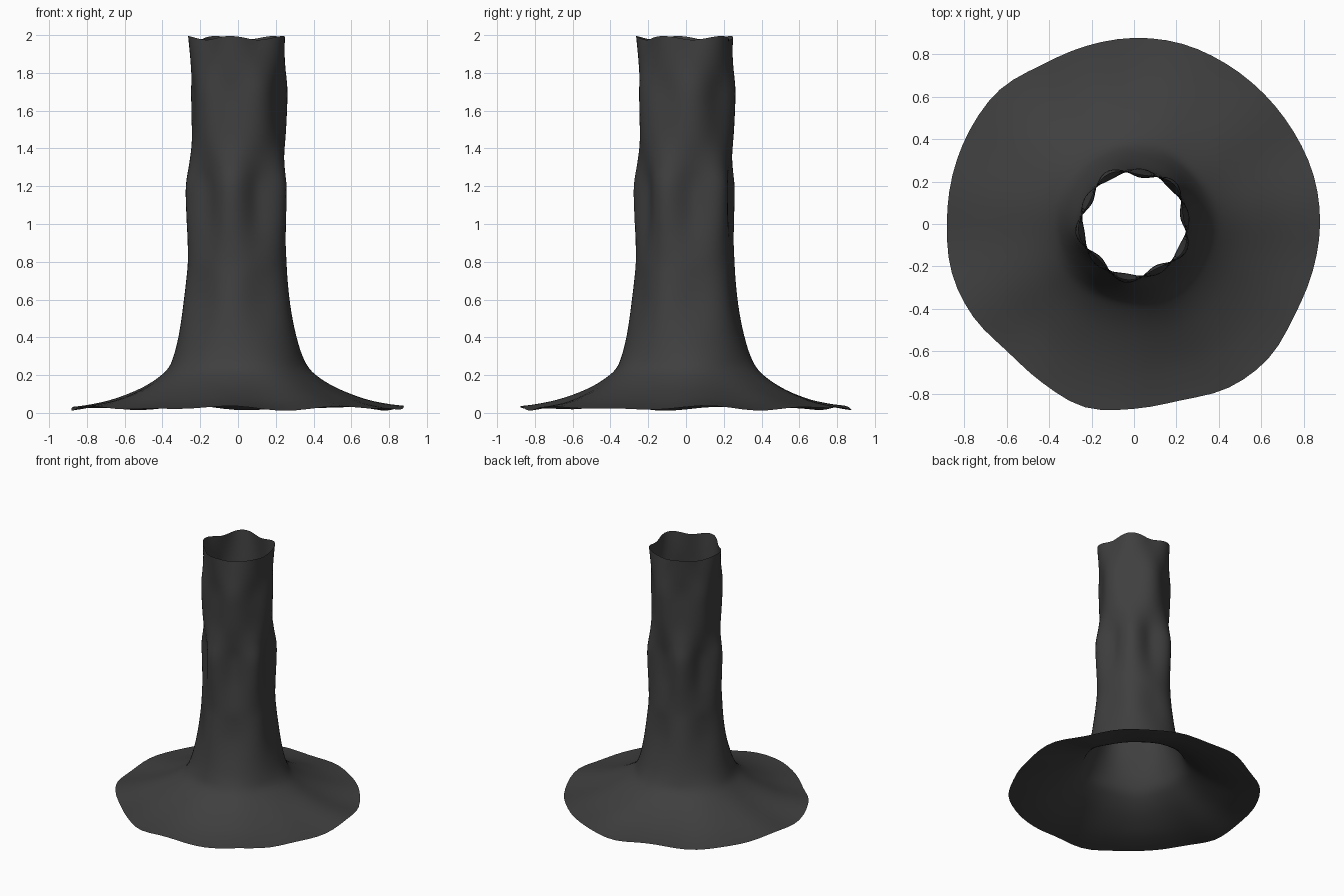
import bpy, bmesh
from math import sin, cos, pi, radians

if "Cube" in bpy.data.objects:
    bpy.data.objects.remove(bpy.data.objects["Cube"])

SEGS, ROWS = 72, 4

# Profile: mean radius, height, strength of five-lobed bulging
PROFILE = [(.876, .025, 0), (.80, .036, 0), (.70, .058, 0), (.60, .092, -.004),
           (.50, .138, -.005), (.42, .19, -.005), (.37, .24, -.005), (.338, .31, 0),
           (.313, .40, .004), (.292, .50, .009), (.276, .60, .012), (.266, .70, .01),
           (.26, .80, .007), (.254, .92, .015), (.25, 1.05, .026), (.25, 1.2, .029),
           (.248, 1.32, .012), (.247, 1.45, -.005), (.249, 1.6, -.012),
           (.25, 1.72, -.013), (.25, 1.85, .001), (.25, 1.985, .016)]

# Outline of the spread base, every 15 degrees counter-clockwise from +x
RIM = [.878, .878, .870, .868, .872, .880, .878, .870, .868, .896, .893, .887,
       .883, .890, .876, .848, .865, .895, .872, .861, .892, .897, .872, .872]


def spline(a, b, c, d, t):
    return .5 * (2*b + (c-a)*t + (2*a-5*b+4*c-d)*t*t + (3*b-a-3*c+d)*t**3)


def profile_at(i, t):
    p = [PROFILE[max(0, min(len(PROFILE) - 1, i + k))] for k in (-1, 0, 1, 2)]
    return [spline(*(q[n] for q in p), t) for n in range(3)]


def rim_at(ang):
    u = ang / radians(15)
    i = int(u)
    return spline(*(RIM[(i + k) % 24] for k in (-1, 0, 1, 2)), u - i)


# Open flared trunk, a single shell
bm = bmesh.new()
samples = [profile_at(i, j / ROWS) for i in range(len(PROFILE) - 1) for j in range(ROWS)]
samples.append(PROFILE[-1])
rings = []
for r, z, bulge in samples:
    spread = max(0, min(1, (r - .35) / .526))
    top = max(0, (z - 1.8) / .2)
    ring = []
    for s in range(SEGS):
        a = 2 * pi * s / SEGS
        rad = r + bulge * cos(5 * (a - pi / 4)) + spread * (rim_at(a) - .876)
        h = z + spread * (.008 * sin(7*a + 1) + .006 * sin(11*a)) + top * .011 * cos(5*(a - pi/4))
        ring.append(bm.verts.new((rad * cos(a), rad * sin(a), h)))
    rings.append(ring)
for lo, hi in zip(rings, rings[1:]):
    for s in range(SEGS):
        n = (s + 1) % SEGS
        bm.faces.new((lo[s], lo[n], hi[n], hi[s])).smooth = True
mesh = bpy.data.meshes.new("flared_trunk")
bm.to_mesh(mesh)
bm.free()
trunk = bpy.data.objects.new("flared_trunk", mesh)
bpy.context.collection.objects.link(trunk)

# Dark charcoal colour
mat = bpy.data.materials.new("charcoal")
mat.diffuse_color = (.05, .05, .05, 1)
mat.use_nodes = True
mat.node_tree.nodes["Principled BSDF"].inputs["Base Color"].default_value = mat.diffuse_color
mesh.materials.append(mat)
